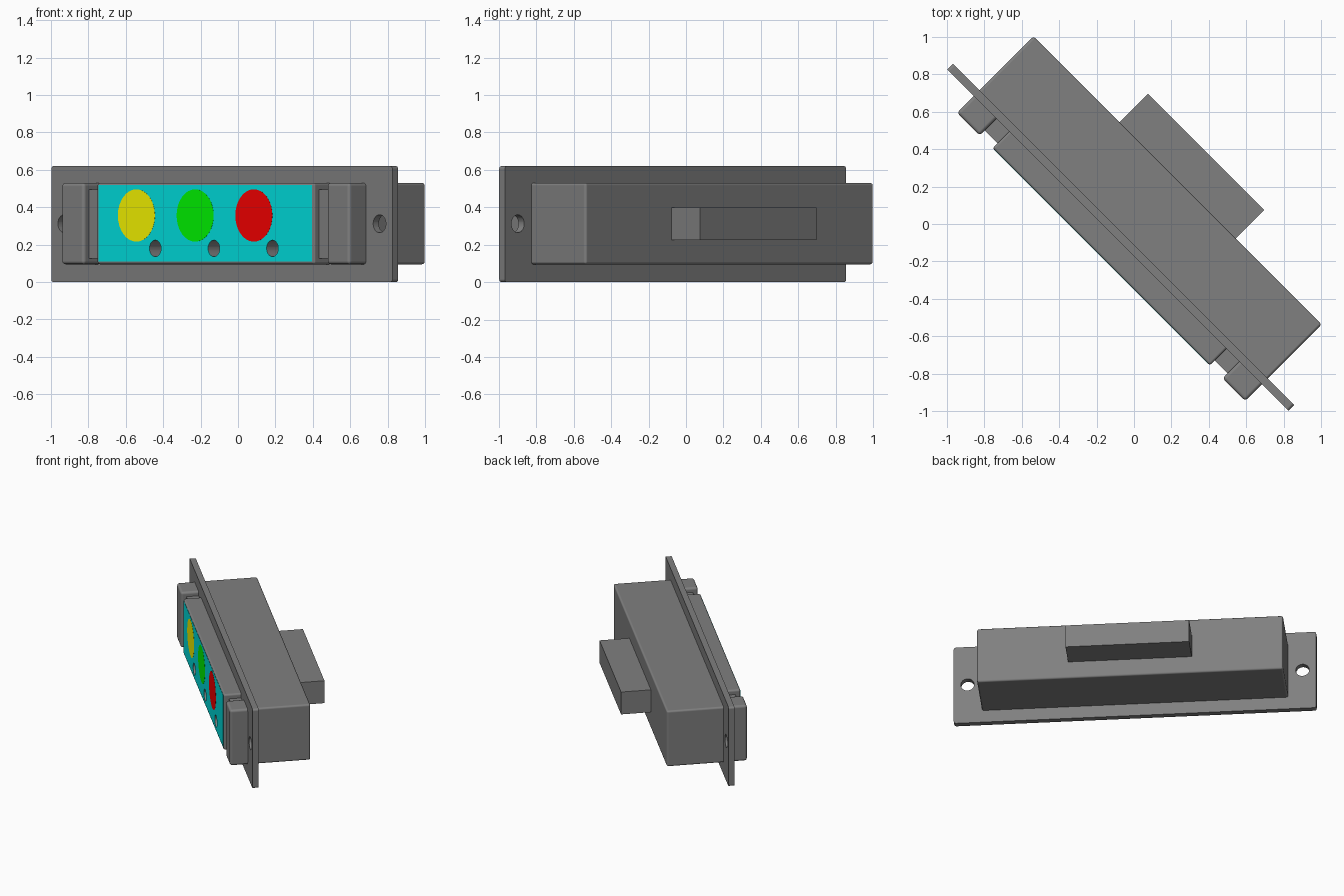
import bpy, bmesh, math
from mathutils import Matrix

if "Cube" in bpy.data.objects:
    bpy.data.objects.remove(bpy.data.objects["Cube"])

# Built in a local frame (u = width, d = depth to the back, z = up), turned 45 degrees
TURN = -math.pi / 4
GREY = (0.215, 0.215, 0.215)
materials = {}
rounded = []


def paint(color):
    if color not in materials:
        materials[color] = bpy.data.materials.new("paint")
        materials[color].diffuse_color = (*color, 1)
    return materials[color]


def finish(name, bm, color=GREY, smooth=False):
    bmesh.ops.recalc_face_normals(bm, faces=bm.faces)
    me = bpy.data.meshes.new(name)
    bm.to_mesh(me)
    bm.free()
    me.materials.append(paint(color))
    ob = bpy.data.objects.new(name, me)
    bpy.context.collection.objects.link(ob)
    ob.rotation_euler.z = TURN
    if smooth:
        bpy.context.view_layer.objects.active = ob
        ob.select_set(True)
        bpy.ops.object.shade_smooth_by_angle(angle=math.radians(35))
        ob.select_set(False)
        rounded.append(ob)
    return ob


def box(name, u, d, z, radius=0, depth_edges_only=False, color=GREY):
    bm = bmesh.new()
    bmesh.ops.create_cube(bm, size=1)
    for v in bm.verts:
        v.co = [r[0] + (c + 0.5) * (r[1] - r[0]) for c, r in zip(v.co, (u, d, z))]
    if radius:
        edges = [e for e in bm.edges if not depth_edges_only
                 or abs(e.verts[0].co.y - e.verts[1].co.y) > 1e-4]
        bmesh.ops.bevel(bm, geom=edges, offset=radius, segments=3,
                        profile=0.5, affect='EDGES')
    return finish(name, bm, color, smooth=radius > 0)


def add_disc(bm, u, z, radius, d):
    # cylinder along the depth axis
    m = (Matrix.Translation((u, (d[0] + d[1]) / 2, z))
         @ Matrix.Rotation(math.pi / 2, 4, 'X'))
    bmesh.ops.create_cone(bm, cap_ends=True, segments=32, radius1=radius,
                          radius2=radius, depth=d[1] - d[0], matrix=m)


def drill(name, us, z, radius, d, targets):
    bm = bmesh.new()
    for u in us:
        add_disc(bm, u, z, radius, d)
    cutter = finish(name, bm)
    cutter.hide_render = True
    cutter.hide_viewport = True
    for ob in targets:
        mod = ob.modifiers.new("holes", 'BOOLEAN')
        mod.object = cutter
        mod.operation = 'DIFFERENCE'
        mod.solver = 'EXACT'


BODY_Z = (0.095, 0.53)

# mounting plate with a screw hole at each end
plate = box("mounting_plate", (-1.29, 1.29), (-0.122, -0.079), (0, 0.62), 0.016, True)
drill("screw_hole_cutter", (-1.192, 1.192), 0.312, 0.048, (-0.2, 0.02), [plate])

# rear housing and connector block
box("rear_housing", (-1.089, 1.089), (-0.10, 0.33), BODY_Z, 0.014)
box("rear_connector", (-0.44, 0.44), (0.30, 0.545), (0.225, 0.40))

# front: end caps and the narrow necks joining them to the centre panel
for side, s in (("left", -1), ("right", 1)):
    box(side + "_end_cap", sorted((s * 0.918, s * 1.09)), (-0.249, -0.1), BODY_Z, 0.018)
    box(side + "_neck", sorted((s * 0.80, s * 0.94)), (-0.21, -0.11), (0.125, 0.495))

# centre panel with coloured face and three blind holes
panel = box("centre_panel", (-0.822, 0.822), (-0.248, -0.1), BODY_Z, 0.014)
face = box("panel_face", (-0.807, 0.807), (-0.2487, -0.2455), (0.110, 0.518),
           color=(0.0, 0.74, 0.74))
drill("panel_hole_cutter", (-0.377, 0.066, 0.509), 0.18, 0.044, (-0.3, -0.125),
      [panel, face])

# signal lenses
for name, u, color in (("yellow_lens", -0.519, (0.93, 0.93, 0.0)),
                       ("green_lens", -0.075, (0.0, 0.93, 0.0)),
                       ("red_lens", 0.369, (0.93, 0.0, 0.0))):
    bm = bmesh.new()
    add_disc(bm, u, 0.356, 0.14, (-0.2495, -0.247))
    finish(name, bm, color)

# keep the large faces flat between their rounded edges
for ob in rounded:
    mod = ob.modifiers.new("flat_faces", 'WEIGHTED_NORMAL')
    mod.keep_sharp = True
    mod.weight = 100

for m in bpy.data.materials:
    if m.users and not m.is_grease_pencil:
        m.use_nodes = True
        m.node_tree.nodes["Principled BSDF"].inputs["Base Color"].default_value = m.diffuse_color
